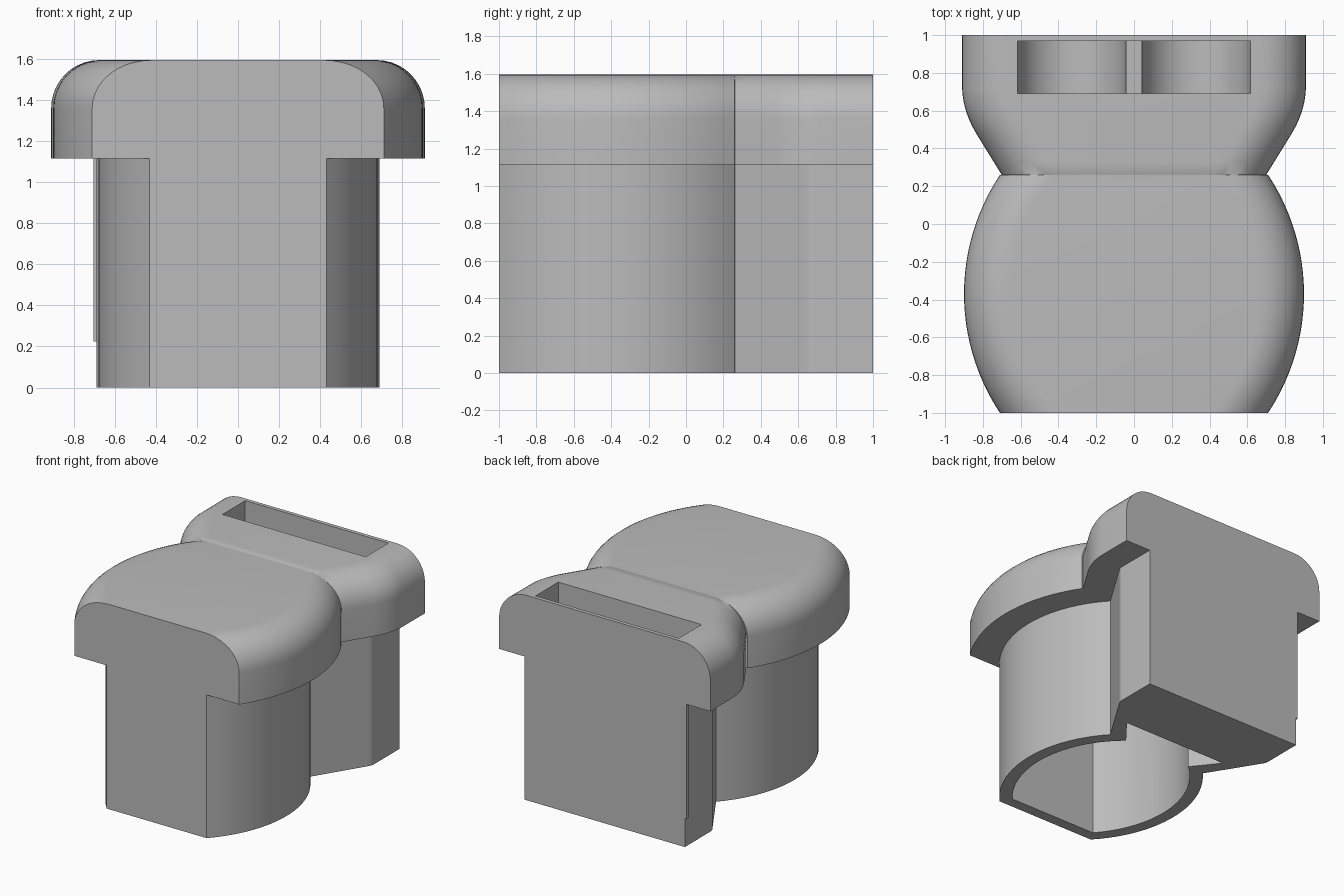
import bpy
import bmesh
from math import sin, cos, pi, sqrt

if "Cube" in bpy.data.objects:
    bpy.data.objects.remove(bpy.data.objects["Cube"])

grey = bpy.data.materials.new("light grey")
grey.use_nodes = True
colour = (0.5, 0.5, 0.5, 1)
grey.diffuse_color = colour
grey.node_tree.nodes["Principled BSDF"].inputs["Base Color"].default_value = colour

TOP, LEDGE, ROUND = 1.595, 1.115, 0.235
NECK = 0.26
BODY_INSET, CAVITY_INSET = 0.22, 0.315


def half_width(y, inset, soft=0.0):
    """Outline of the plan at depth y, moved inward by inset."""
    if y <= NECK:
        return sqrt((1.14 - inset) ** 2 - (y + 0.37) ** 2) - 0.24
    taper = 0.70 - 1.18 * inset + (y - NECK) * 0.618
    straight = 0.91 - inset
    if soft:
        h = max(soft - abs(taper - straight), 0) / soft
        return min(taper, straight) - h * h * soft / 4
    return min(taper, straight)


def loft(name, rows, section):
    """Skin closed, mirrored cross-sections along y."""
    bm = bmesh.new()
    rings = []
    for y in rows:
        half = section(y)
        points = half + [(-x, z) for x, z in reversed(half)]
        rings.append([bm.verts.new((x, y, z)) for x, z in points])
    count = len(rings[0])
    for a, b in zip(rings, rings[1:]):
        for i in range(count):
            j = (i + 1) % count
            bm.faces.new((a[i], a[j], b[j], b[i]))
    bm.faces.new(rings[0])
    bm.faces.new(rings[-1])
    bmesh.ops.recalc_face_normals(bm, faces=bm.faces)
    mesh = bpy.data.meshes.new(name)
    bm.to_mesh(mesh)
    bm.free()
    mesh.materials.append(grey)
    obj = bpy.data.objects.new(name, mesh)
    bpy.context.collection.objects.link(obj)
    return obj


def span(start, end, steps):
    return [start + (end - start) * i / steps for i in range(steps + 1)]


def housing_section(y):
    """Narrow body below, wide cap with rounded shoulders above."""
    body = half_width(y, BODY_INSET)
    points = [(body, 0), (body, LEDGE), (half_width(y, 0, 0.08), LEDGE)]
    for angle in span(0, pi / 2, 10):
        inset = ROUND * (1 - cos(angle))
        points.append((half_width(y, inset, 0.08), TOP - ROUND + ROUND * sin(angle)))
    return points


def cavity_section(y):
    w = half_width(y, CAVITY_INSET)
    return [(w, -0.1), (w, 1.5)]


def slot_section(y):
    """Deep slot whose floor has two scooped troughs."""
    points = [(0.042, 1.0)]
    points += [(0.33 - 0.287 * cos(a), 1.0 - 0.287 * sin(a)) for a in span(0.05, pi, 20)]
    return points + [(0.617, 1.8)]


def cut(target, cutter):
    mod = target.modifiers.new("cut", "BOOLEAN")
    mod.operation = "DIFFERENCE"
    mod.solver = "EXACT"
    mod.object = cutter
    bpy.ops.object.select_all(action="DESELECT")
    bpy.context.view_layer.objects.active = target
    target.select_set(True)
    bpy.ops.object.modifier_apply(modifier=mod.name)
    bpy.data.objects.remove(cutter)


# Housing: front lobe, neck and rear block in one skin
rows = span(-1, NECK, 24) + span(NECK + 0.001, 0.46, 3) + span(0.49, 0.71, 11) + [1]
housing = loft("housing", rows, housing_section)

# Hollow underside and the slot in the top
cut(housing, loft("cavity_cutter", span(-0.915, NECK, 24) + [0.46], cavity_section))
cut(housing, loft("slot_cutter", [0.69, 0.97], slot_section))
bpy.ops.object.shade_smooth_by_angle(angle=pi / 6)

# Thin strip on the right rear edge
bpy.ops.mesh.primitive_cube_add(size=1, location=(-0.695, 0.985, 0.67))
strip = bpy.context.object
strip.name = "side_strip"
strip.scale = (0.02, 0.03, 0.89)
strip.data.materials.append(grey)
